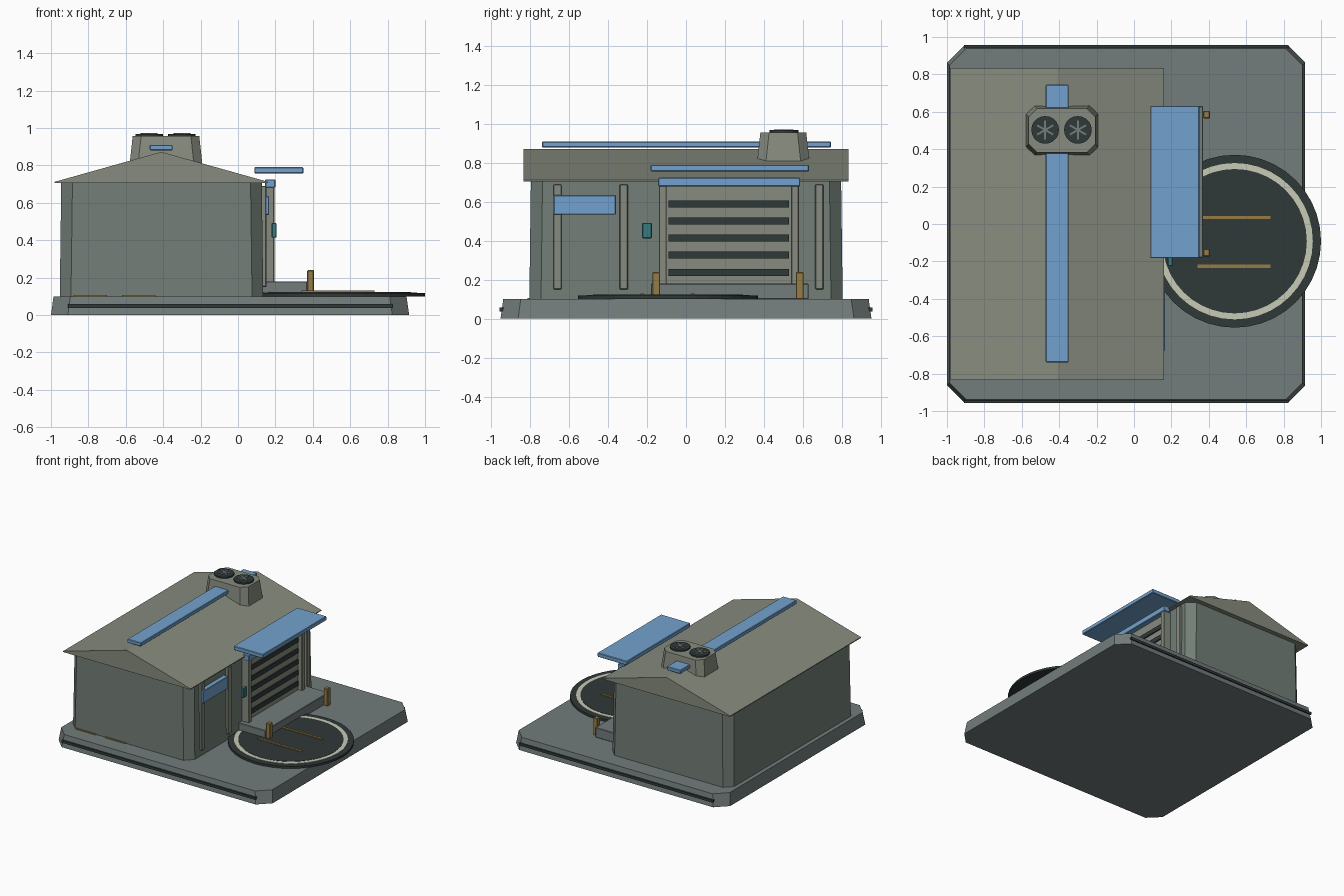
import bpy, bmesh, math

if "Cube" in bpy.data.objects:
    bpy.data.objects.remove(bpy.data.objects["Cube"])

def mat(name, r, g, b):
    m = bpy.data.materials.new(name)
    m.diffuse_color = (r, g, b, 1)
    m.use_nodes = True
    m.node_tree.nodes["Principled BSDF"].inputs["Base Color"].default_value = m.diffuse_color
    return m

BASE = mat("slab_grey", .17, .20, .20)
WALL = mat("wall_green_grey", .17, .21, .185)
TRIM = mat("trim_grey", .24, .26, .21)
DARK = mat("dark", .03, .04, .04)
BLUE = mat("blue", .17, .36, .62)
GOLD = mat("yellow", .30, .20, .06)
CREAM = mat("cream", .58, .60, .47)
TEAL = mat("teal", .04, .20, .22)

def make(name, bm, m):
    bmesh.ops.recalc_face_normals(bm, faces=bm.faces)
    me = bpy.data.meshes.new(name)
    bm.to_mesh(me)
    bm.free()
    me.materials.append(m)
    ob = bpy.data.objects.new(name, me)
    bpy.context.collection.objects.link(ob)
    return ob

def loft(name, rings, m):
    """Closed solid through rings of equal point count."""
    bm = bmesh.new()
    vs = [[bm.verts.new(p) for p in r] for r in rings]
    n = len(vs[0])
    for a, b in zip(vs, vs[1:]):
        for i in range(n):
            bm.faces.new((a[i], a[(i + 1) % n], b[(i + 1) % n], b[i]))
    bm.faces.new(vs[0])
    bm.faces.new(vs[-1])
    return make(name, bm, m)

def box(name, x0, x1, y0, y1, z0, z1, m, bevel=0.004):
    ob = loft(name, [[(x0, y0, z), (x1, y0, z), (x1, y1, z), (x0, y1, z)] for z in (z0, z1)], m)
    if bevel:
        b = ob.modifiers.new("bevel", 'BEVEL')
        b.width, b.segments = bevel, 1
    return ob

def octagon(x0, x1, y0, y1, c, z):
    return [(x0 + c, y0, z), (x1 - c, y0, z), (x1, y0 + c, z), (x1, y1 - c, z),
            (x1 - c, y1, z), (x0 + c, y1, z), (x0, y1 - c, z), (x0, y0 + c, z)]

def block(name, x0, x1, y0, y1, z0, z1, c, t, m):
    """Tapered block with cut corners."""
    return loft(name, [octagon(x0, x1, y0, y1, c, z0),
                       octagon(x0 + t, x1 - t, y0 + t, y1 - t, c, z1)], m)

def disc(name, x, y, r, z0, z1, m, n=32):
    pts = [(x + r * math.cos(2 * math.pi * i / n), y + r * math.sin(2 * math.pi * i / n)) for i in range(n)]
    return loft(name, [[(*p, z) for p in pts] for z in (z0, z1)], m)

# Base slab with bands on the front and back
block("base_slab", -1, .915, -.953, .953, 0, .10, .09, .014, BASE)
for s, n in ((-1, "front"), (1, "back")):
    a, b = sorted((s * .935, s * .957))
    box(n + "_band", -.91, .825, a, b, .038, .058, DARK, 0)

# Main hall and gable roof
block("hall_walls", -.953, .135, -.805, .805, .10, .71, .06, .008, WALL)
loft("gable_roof", [[(-.98, y, .705), (.16, y, .705), (.16, y, .712), (-.41, y, .872), (-.98, y, .712)]
                    for y in (-.835, .835)], TRIM)
box("ridge_strip", -.472, -.35, -.74, .745, .88, .91, BLUE)

# Roof vent with two fans
block("vent_housing", -.58, -.19, .365, .635, .80, .957, .045, .017, TRIM)
for i, x in enumerate((-.475, -.30)):
    disc(f"fan_{i}", x, .503, .074, .955, .969, DARK, 20)
    for k in range(3):
        bl = box(f"fan_blade_{i}_{k}", -.05, .05, -.005, .005, 0, .006, BASE, 0)
        bl.location = (x, .503, .967)
        bl.rotation_euler.z = math.pi / 2 + k * math.pi / 3

# Wall pilasters, window and control box
for i, y in enumerate((-.66, -.32, .685)):
    box(f"pilaster_{i}", .115, .152, y - .021, y + .021, .15, .69, TRIM)
box("window", .125, .166, -.68, -.36, .535, .635, BLUE)
box("control_box", .18, .207, -.225, -.175, .413, .492, TEAL)

# Loading door with dark ribs, frame and lintel
box("door_panel", .12, .16, -.10, .54, .17, .68, TRIM, 0)
for i in range(5):
    z = .238 + i * .088
    box(f"door_rib_{i}", .15, .17, -.09, .53, z - .018, z + .018, DARK, 0)
for i, y in enumerate((-.12, .56)):
    box(f"door_post_{i}", .13, .195, y - .02, y + .02, .10, .69, TRIM)
box("door_lintel", .145, .20, -.143, .587, .68, .725, BLUE)
box("awning", .087, .35, -.182, .632, .757, .79, BLUE)

# Dock step and bollards
box("dock_step", .12, .37, -.18, .63, .10, .18, BASE)
for i, y in enumerate((-.153, .585)):
    box(f"bollard_{i}", .37, .406, y - .02, y + .02, .10, .24, GOLD)

# Round pad with ring and guide lines
disc("round_pad", .538, -.092, .462, .10, .118, DARK, 40)
disc("pad_ring", .538, -.092, .418, .11, .121, CREAM, 40)
disc("pad_centre", .538, -.092, .386, .11, .123, DARK, 40)
for i, y in enumerate((.035, -.225)):
    box(f"guide_line_{i}", .34, .73, y - .009, y + .009, .115, .13, GOLD, 0)

# Thin floor markings along the front wall
for i, x in enumerate((-.79, -.53)):
    box(f"floor_mark_{i}", x - .09, x + .09, -.815, -.79, .10, .106, GOLD, 0)
